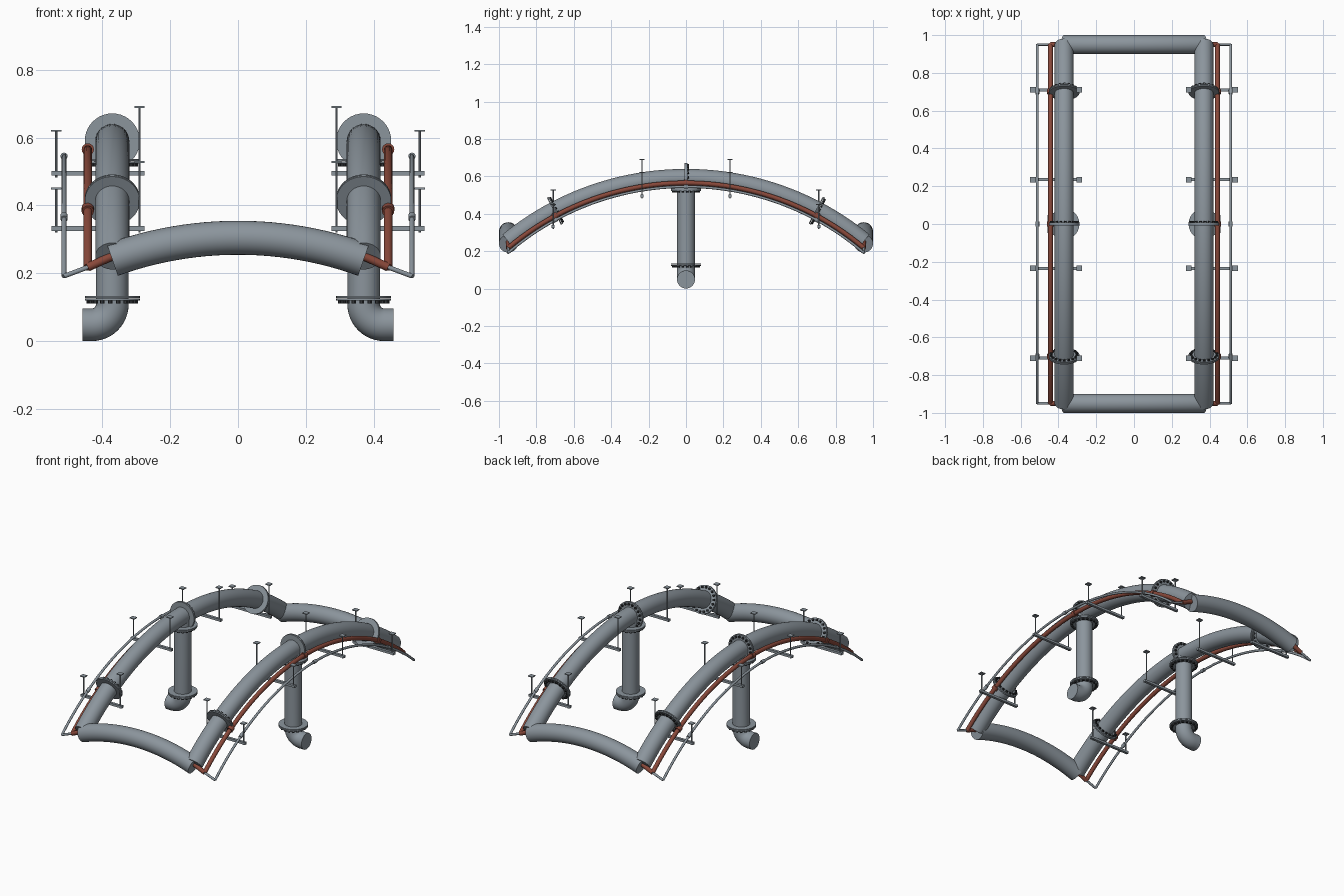
import bpy, bmesh, math
from mathutils import Vector as V

if "Cube" in bpy.data.objects:
    bpy.data.objects.remove(bpy.data.objects["Cube"])


def mat(name, rgb):
    m = bpy.data.materials.new(name)
    m.diffuse_color = (*rgb, 1)
    m.use_nodes = True
    m.node_tree.nodes["Principled BSDF"].inputs["Base Color"].default_value = m.diffuse_color
    return m


STEEL = mat("steel grey", (0.26, 0.30, 0.335))
RED = mat("oxide red", (0.25, 0.065, 0.042))
DARK = mat("dark bolt grey", (0.03, 0.033, 0.036))


def finish(bm, name, m):
    bmesh.ops.recalc_face_normals(bm, faces=bm.faces[:])
    me = bpy.data.meshes.new(name)
    bm.to_mesh(me)
    bm.free()
    me.materials.append(m)
    ob = bpy.data.objects.new(name, me)
    bpy.context.collection.objects.link(ob)
    bpy.ops.object.select_all(action='DESELECT')
    ob.select_set(True)
    bpy.context.view_layer.objects.active = ob
    bpy.ops.object.shade_smooth_by_angle(angle=math.radians(35))
    return ob


def sweep(bm, pts, r, sides):
    """Capped round tube along a planar path."""
    pts = [V(p) for p in pts]
    n = len(pts)
    tans = [(pts[min(i + 1, n - 1)] - pts[max(i - 1, 0)]).normalized() for i in range(n)]
    side = tans[0].cross(tans[-1])
    if side.length < 1e-4:
        side = tans[0].orthogonal()
    side.normalize()
    rings = []
    for p, t in zip(pts, tans):
        up = t.cross(side)
        rings.append([bm.verts.new(p + r * (math.cos(a) * side + math.sin(a) * up))
                      for a in (2 * math.pi * k / sides for k in range(sides))])
    for a, b in zip(rings, rings[1:]):
        for k in range(sides):
            j = (k + 1) % sides
            bm.faces.new((a[k], a[j], b[j], b[k]))
    bm.faces.new(rings[0])
    bm.faces.new(rings[-1])


def tube(name, pts, r, m, sides=32):
    bm = bmesh.new()
    sweep(bm, pts, r, sides)
    return finish(bm, name, m)


def box(name, c, size, m):
    bm = bmesh.new()
    bmesh.ops.create_cube(bm, size=1)
    for v in bm.verts:
        v.co = V(c) + V([v.co[i] * size[i] for i in range(3)])
    return finish(bm, name, m)


def flange(name, c, axis, bolts=18):
    """Pair of thin discs with a ring of bolts through them."""
    c, axis = V(c), V(axis).normalized()
    bm = bmesh.new()
    for s in (-1, 1):
        sweep(bm, [c + axis * (s * 0.001), c + axis * (s * 0.007)], 0.081, 40)
    finish(bm, name, STEEL)
    u = axis.orthogonal().normalized()
    w = axis.cross(u)
    bm = bmesh.new()
    for k in range(bolts):
        a = 2 * math.pi * k / bolts
        p = c + 0.069 * (math.cos(a) * u + math.sin(a) * w)
        sweep(bm, [p + axis * 0.005, p + axis * 0.015], 0.007, 6)
    finish(bm, name + "_bolts", DARK)


# Shared arch: concentric arcs about (y=0, z=CZ)
CZ, HALF = -0.91, 0.95


def arch_z(y, R):
    return CZ + math.sqrt(R * R - y * y)


def arch(x, R, n=48):
    a = math.asin(HALF / R)
    return [(x, R * math.sin(t), CZ + R * math.cos(t))
            for t in (a * (2 * i / n - 1) for i in range(n + 1))]


RM, RR, RT = 1.5, 1.475, 1.455   # main, red and thin pipe arcs

for s, tag in ((-1, "left"), (1, "right")):
    xm, xr, xt = s * 0.37, s * 0.442, s * 0.512
    # Long arched pipes
    tube(tag + "_main_pipe", arch(xm, RM), 0.05, STEEL)
    tube(tag + "_red_pipe", arch(xr, RR), 0.0125, RED, 16)
    tube(tag + "_thin_pipe", arch(xt, RT), 0.007, STEEL, 12)

    # Branches joining the small pipes to the main pipe at each end
    for e in (-1, 1):
        y = e * HALF
        pm, pr, pt = (V((xm, y, arch_z(y, RM))), V((xr, y, arch_z(y, RR))),
                      V((xt, y, arch_z(y, RT))))
        tube(tag + "_red_branch", [pm, pr], 0.0125, RED, 16)
        tube(tag + "_thin_branch", [pr, pt], 0.007, STEEL, 12)

    # Flanges and couplings along the arch
    for y in (-0.7, 0, 0.7):
        t = V((0, math.cos(math.asin(y / RM)), -y / RM))
        flange(tag + "_arch_flange", (xm, y, arch_z(y, RM)), t)
        for nm, x, R, r, h, m in (("_red_coupling", xr, RR, 0.018, 0.012, RED),
                                  ("_thin_coupling", xt, RT, 0.0105, 0.012, STEEL)):
            p = V((x, y, arch_z(y, R)))
            tube(tag + nm, [p - t * h, p + t * h], r, m, 16)

    # Standing pipe with outward elbow
    path = [(xm, 0, 0.57), (xm, 0, 0.11)]
    path += [(xm + s * 0.06 * (1 - math.cos(a)), 0, 0.109 - 0.06 * math.sin(a))
             for a in (math.pi / 2 * i / 12 for i in range(1, 13))]
    path.append((s * 0.458, 0, 0.049))
    tube(tag + "_post", path, 0.048, STEEL)
    for z in (0.53, 0.127):
        flange(tag + "_post_flange", (xm, 0, z), (0, 0, -1))

    # Hangers: crossbar under the pipes, two rods with top plates
    for y, zb, zo, zi in ((0.235, 0.495, 0.62, 0.69), (0.71, 0.332, 0.45, 0.528)):
        for e in (-1, 1):
            box(tag + "_hanger_bar", (s * 0.412, e * y, zb), (0.275, 0.016, 0.014), STEEL)
            for x, zt in ((s * 0.535, zo), (s * 0.29, zi)):
                tube(tag + "_hanger_rod", [(x, e * y, zb - 0.012), (x, e * y, zt)],
                     0.0035, STEEL, 8)
                box(tag + "_hanger_plate", (x, e * y, zt), (0.03, 0.028, 0.005), STEEL)

# Arched cross pipes at front and back
R = 1.09
a = math.asin(0.37 / R)
for e, tag in ((-1, "front"), (1, "back")):
    tube(tag + "_cross_pipe",
         [(R * math.sin(t), e * 0.95, 0.305 - R + R * math.cos(t))
          for t in (a * (i / 12 - 1) for i in range(25))], 0.05, STEEL)
